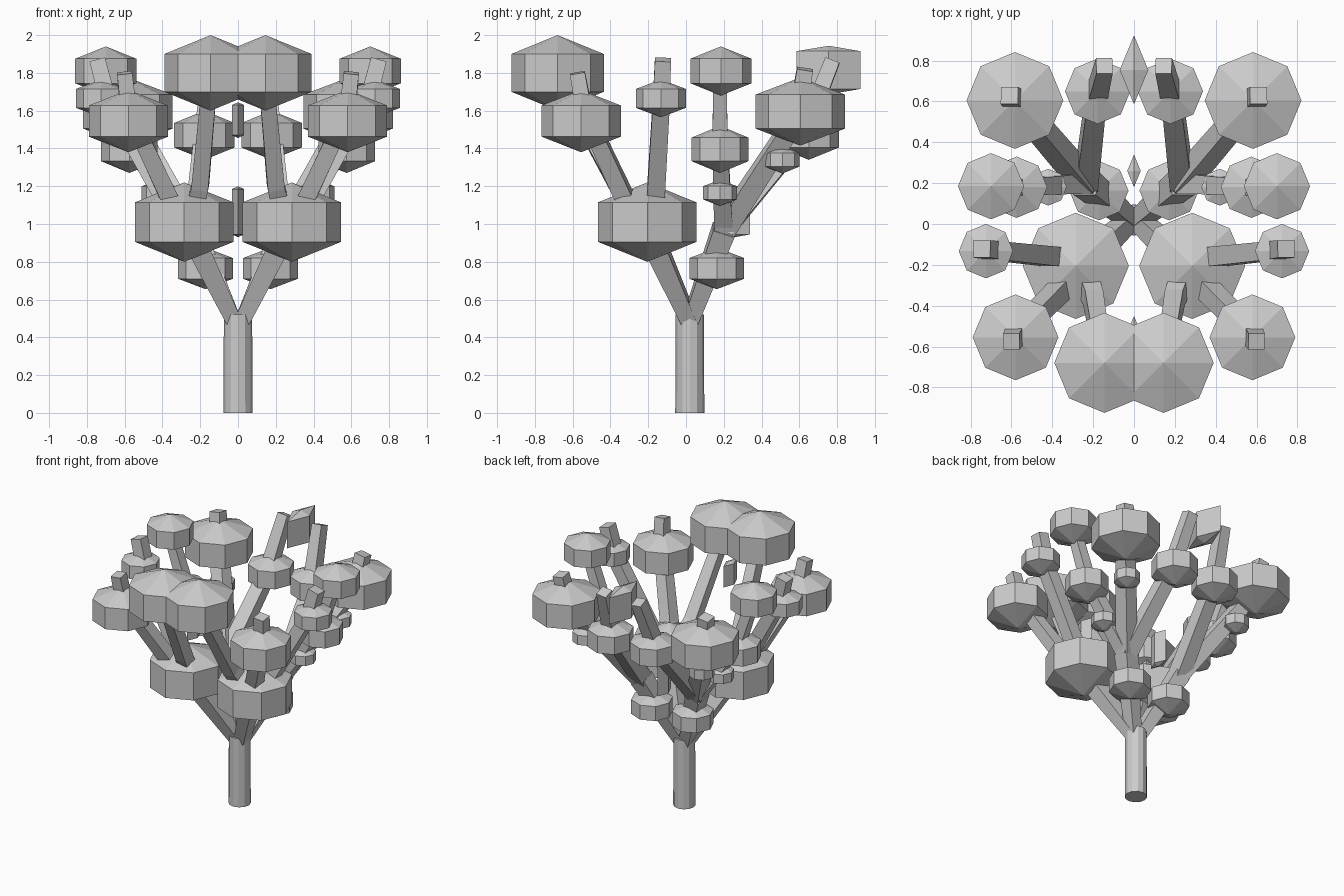
import bpy, bmesh
from mathutils import Vector

if "Cube" in bpy.data.objects:
    bpy.data.objects.remove(bpy.data.objects["Cube"])


def finish(bm, name, mirror=True):
    bmesh.ops.recalc_face_normals(bm, faces=bm.faces)
    me = bpy.data.meshes.new(name)
    bm.to_mesh(me)
    bm.free()
    ob = bpy.data.objects.new(name, me)
    bpy.context.collection.objects.link(ob)
    if mirror:
        ob.modifiers.new("Mirror", "MIRROR").use_axis[0] = True
    return ob


def clump(name, x, y, z, r, h):
    """Eight-sided leaf clump, cut at the mirror plane."""
    bm = bmesh.new()
    bmesh.ops.create_uvsphere(bm, u_segments=8, v_segments=3, radius=1)
    k = r / 0.866
    for v in bm.verts:
        v.co = Vector((v.co.x * k + x, v.co.y * k + y, v.co.z * h + z))
    bmesh.ops.bisect_plane(bm, geom=bm.verts[:] + bm.edges[:] + bm.faces[:],
                           plane_co=(0, 0, 0), plane_no=(1, 0, 0), clear_inner=True)
    finish(bm, name)


def branch(name, pts, w0, w1):
    """Square tapered limb through the points."""
    pts = [Vector(p) for p in pts]
    bm = bmesh.new()
    rings = []
    n = len(pts) - 1
    for i, p in enumerate(pts):
        a = (p - pts[i - 1]).normalized() if i else Vector()
        b = (pts[i + 1] - p).normalized() if i < n else Vector()
        t = (a + b).normalized()
        u = Vector((0, 1, 0)).cross(t).normalized()
        v = t.cross(u)
        w = (w0 + (w1 - w0) * i / n) / 2
        rings.append([bm.verts.new(p + u * w * sx + v * w * sy)
                      for sx, sy in ((-1, -1), (1, -1), (1, 1), (-1, 1))])
    for lo, hi in zip(rings, rings[1:]):
        for j in range(4):
            bm.faces.new((lo[j], lo[(j + 1) % 4], hi[(j + 1) % 4], hi[j]))
    bm.faces.new(rings[0])
    bm.faces.new(rings[-1])
    finish(bm, name)


# Trunk
bm = bmesh.new()
bmesh.ops.create_cone(bm, cap_ends=True, segments=12, radius1=0.077, radius2=0.075, depth=0.52)
bmesh.ops.translate(bm, verts=bm.verts, vec=(0, 0.02, 0.26))
finish(bm, "trunk", mirror=False)

# Limbs
root = (0.02, 0.02, 0.48)
front_fork = (0.26, -0.2, 0.97)
back_fork = (0.235, 0.2, 0.97)
branch("front_limb", [root, front_fork], 0.08, 0.12)
branch("back_limb", [root, back_fork], 0.08, 0.12)
branch("front_top_branch", [front_fork, (0.2, -0.36, 1.2), (0.15, -0.66, 1.75)], 0.1, 0.08)
branch("front_side_branch", [front_fork, (0.37, -0.33, 1.15), (0.58, -0.54, 1.6), (0.6, -0.575, 1.8)], 0.1, 0.08)
branch("side_branch", [front_fork, (0.4, -0.16, 1.15), (0.69, -0.13, 1.66), (0.745, -0.122, 1.87)], 0.1, 0.085)
branch("back_side_branch", [back_fork, (0.39, 0.19, 1.18), (0.57, 0.18, 1.45), (0.7, 0.18, 1.82)], 0.1, 0.07)
branch("back_outer_branch", [back_fork, (0.57, 0.59, 1.57), (0.61, 0.63, 1.82)], 0.11, 0.085)
branch("back_top_branch", [back_fork, (0.185, 0.62, 1.47), (0.145, 0.775, 1.865)], 0.11, 0.08)

# Leaf clumps: x, y, z, radius, half height
clumps = {
    "front_low_leaves": (0.285, -0.205, 1.01, 0.26, 0.21),
    "front_top_leaves": (0.145, -0.68, 1.8, 0.245, 0.2),
    "front_side_leaves": (0.58, -0.555, 1.545, 0.21, 0.165),
    "side_leaves": (0.725, -0.133, 1.665, 0.133, 0.1),
    "back_side_top_leaves": (0.70, 0.185, 1.81, 0.162, 0.13),
    "back_side_mid_leaves": (0.575, 0.18, 1.395, 0.15, 0.125),
    "back_side_small_leaves": (0.42, 0.18, 1.165, 0.09, 0.07),
    "back_low_leaves": (0.172, 0.163, 0.765, 0.145, 0.11),
    "back_mid_leaves": (0.178, 0.65, 1.47, 0.16, 0.13),
    "back_outer_leaves": (0.583, 0.605, 1.595, 0.237, 0.18),
    "back_outer_small_leaves": (0.49, 0.51, 1.34, 0.09, 0.073),
    # Thin slivers left by clumps cut at the centre plane
    "back_top_sliver": (-0.175, 0.755, 1.815, 0.245, 0.2),
    "back_inner_sliver": (-0.24, 0.26, 1.065, 0.273, 0.24),
    "front_inner_sliver": (-0.15, -0.53, 1.55, 0.183, 0.16),
}
for name, spec in clumps.items():
    clump(name, *spec)
